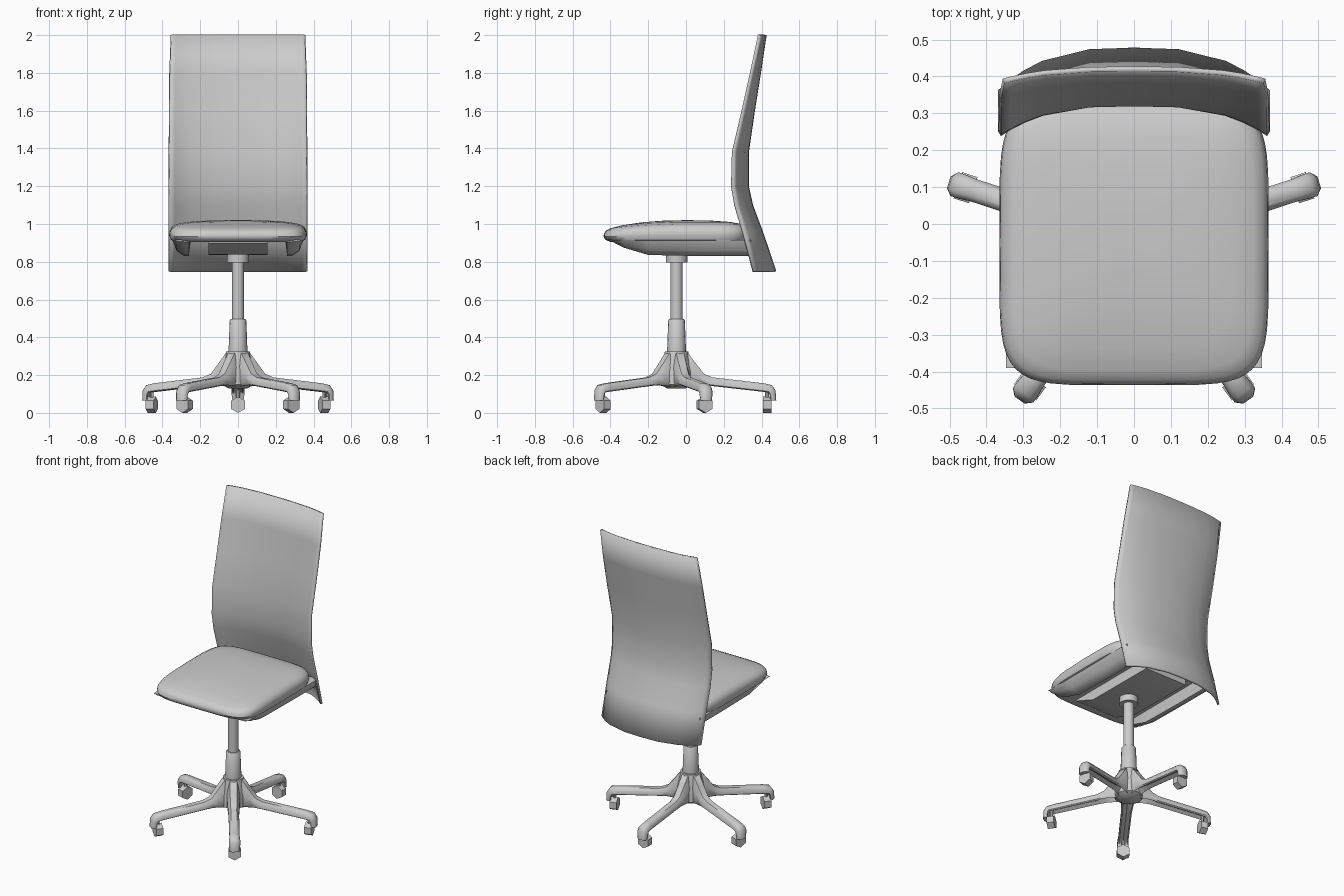
import bpy, bmesh, math
from math import sin, cos, pi, copysign

if "Cube" in bpy.data.objects:
    bpy.data.objects.remove(bpy.data.objects["Cube"])

AX_Y = -0.05  # column axis


def finish(bm, name, angle=40, recalc=True):
    if recalc:
        bmesh.ops.recalc_face_normals(bm, faces=bm.faces)
    me = bpy.data.meshes.new(name)
    bm.to_mesh(me)
    bm.free()
    ob = bpy.data.objects.new(name, me)
    bpy.context.collection.objects.link(ob)
    bpy.ops.object.select_all(action='DESELECT')
    ob.select_set(True)
    bpy.context.view_layer.objects.active = ob
    bpy.ops.object.shade_smooth_by_angle(angle=math.radians(angle))
    return ob


def loft(name, sections, closed=True, angle=40):
    """Skin a list of equal-length point rings; closed rings get end caps."""
    bm = bmesh.new()
    rings = [[bm.verts.new(p) for p in s] for s in sections]
    n = len(rings[0])
    for a, b in zip(rings, rings[1:]):
        for i in range(n if closed else n - 1):
            j = (i + 1) % n
            bm.faces.new((a[i], a[j], b[j], b[i]))
    if closed:
        bm.faces.new(rings[0])
        bm.faces.new(rings[-1])
    return finish(bm, name, angle, closed)


def lathe(name, profile, sides=16):
    return loft(name, [[(r * cos(2 * pi * k / sides), AX_Y + r * sin(2 * pi * k / sides), z)
                        for k in range(sides)] for r, z in profile])


# Backrest: thin curved sheet (z, rear y, wrap depth, half width)
rows = [(0.75, 0.478, 0.115, 0.368), (0.95, 0.411, 0.10, 0.368), (1.1, 0.355, 0.088, 0.368),
        (1.2, 0.333, 0.083, 0.368), (1.38, 0.333, 0.078, 0.367), (1.6, 0.365, 0.058, 0.366),
        (1.8, 0.397, 0.045, 0.364), (2.0, 0.427, 0.033, 0.356)]
us = [-1, -0.93, -0.82, -0.68, -0.33, 0, 0.33, 0.68, 0.82, 0.93, 1]
back = loft("backrest", [[(u * w, y - d * abs(u) ** 3, z) for u in us]
                         for z, y, d, w in rows], closed=False)
solid = back.modifiers.new("thickness", 'SOLIDIFY')
solid.thickness = 0.014
solid.offset = 1

# Seat cushion: stacked rounded outlines, top sloping down at the front
seat_rings = [(0.12, 0.905), (0.035, 0.906), (0.01, 0.916), (0, 0.94), (0.003, 0.965),
              (0.014, 0.986), (0.04, 1.0), (0.1, 1.011), (0.2, 1.018), (0.3, 1.02)]


def seat_ring(inset, z, n=48):
    pts = []
    for k in range(n):
        a = 2 * pi * k / n
        c, s = cos(a), sin(a)
        x = (0.365 - inset) * copysign(abs(c) ** 0.36, c)
        y = -0.052 + (0.385 - inset) * copysign(abs(s) ** 0.36, s)
        drop = 0.032 * (max(0, -y) / 0.43) ** 2 * max(0, (z - 0.92) / 0.1)
        pts.append((x, y, z - drop))
    return pts


loft("seat_cushion", [seat_ring(i, z) for i, z in seat_rings])

# Under-seat rails and mechanism housing
stations = [(-0.39, 0.004), (-0.33, 0.035), (-0.2, 0.074), (0.1, 0.08), (0.345, 0.08)]
for side, name in ((-1, "left_rail"), (1, "right_rail")):
    loft(name, [[(side * x, y, z) for x, z in
                 ((0.25, 0.915), (0.26, 0.91 - d), (0.285, 0.91 - d),
                  (0.325, 0.91 - 0.65 * d), (0.347, 0.915))] for y, d in stations])
loft("seat_mechanism", [[(x, y, z) for x, z in
     ((-0.155, 0.915), (-0.155, 0.91 - d), (0.155, 0.91 - d), (0.155, 0.915))]
    for y, d in ((-0.36, 0.01), (-0.2, 0.072), (0.3, 0.075))], angle=30)

# Gas column
lathe("column_collar", [(0.057, 0.795), (0.057, 0.84)])
lathe("column_tube", [(0.032, 0.45), (0.032, 0.82)])
lathe("column_sleeve", [(0.05, 0.25), (0.05, 0.33), (0.044, 0.49), (0.038, 0.497)])
lathe("base_hub", [(0.05, 0.13), (0.085, 0.15), (0.085, 0.22), (0.066, 0.3), (0.062, 0.325)])

# Star base legs: (top r, top z, bottom r, bottom z, half width)
leg_path = [(0.02, 0.323, 0.02, 0.14, 0.04), (0.06, 0.318, 0.06, 0.14, 0.04),
            (0.10, 0.265, 0.09, 0.145, 0.038), (0.145, 0.207, 0.14, 0.147, 0.035),
            (0.19, 0.188, 0.19, 0.142, 0.032), (0.46, 0.157, 0.455, 0.112, 0.031),
            (0.505, 0.147, 0.487, 0.108, 0.034), (0.524, 0.12, 0.493, 0.098, 0.034),
            (0.528, 0.066, 0.497, 0.066, 0.03)]
# Section (side, height); the first point notches the underside
leg_section = [(0, 0.3), (0.75, 0), (1, 0.12), (1, 0.6), (0.55, 1),
               (-0.55, 1), (-1, 0.6), (-1, 0.12), (-0.75, 0)]
for i in range(5):
    leg = loft(f"base_leg_{i + 1}", [[(br + (tr - br) * t, s * w, bz + (tz - bz) * t)
                                      for s, t in leg_section]
                                     for tr, tz, br, bz, w in leg_path], angle=50)
    # Hexagonal caster wheel and its stem
    wheel = loft(f"caster_wheel_{i + 1}", [[(r, 0.043 * sin(k * pi / 3), 0.043 + 0.043 * cos(k * pi / 3))
                                            for k in range(6)] for r in (0.458, 0.502)], angle=30)
    stem = loft(f"caster_stem_{i + 1}", [[(0.479 + 0.01 * cos(k * pi / 4), 0.01 * sin(k * pi / 4), z)
                                          for k in range(8)] for z in (0.06, 0.125)])
    for ob in (leg, wheel, stem):
        ob.location = (0, AX_Y, 0)
        ob.rotation_euler = (0, 0, pi / 2 + i * 2 * pi / 5)
